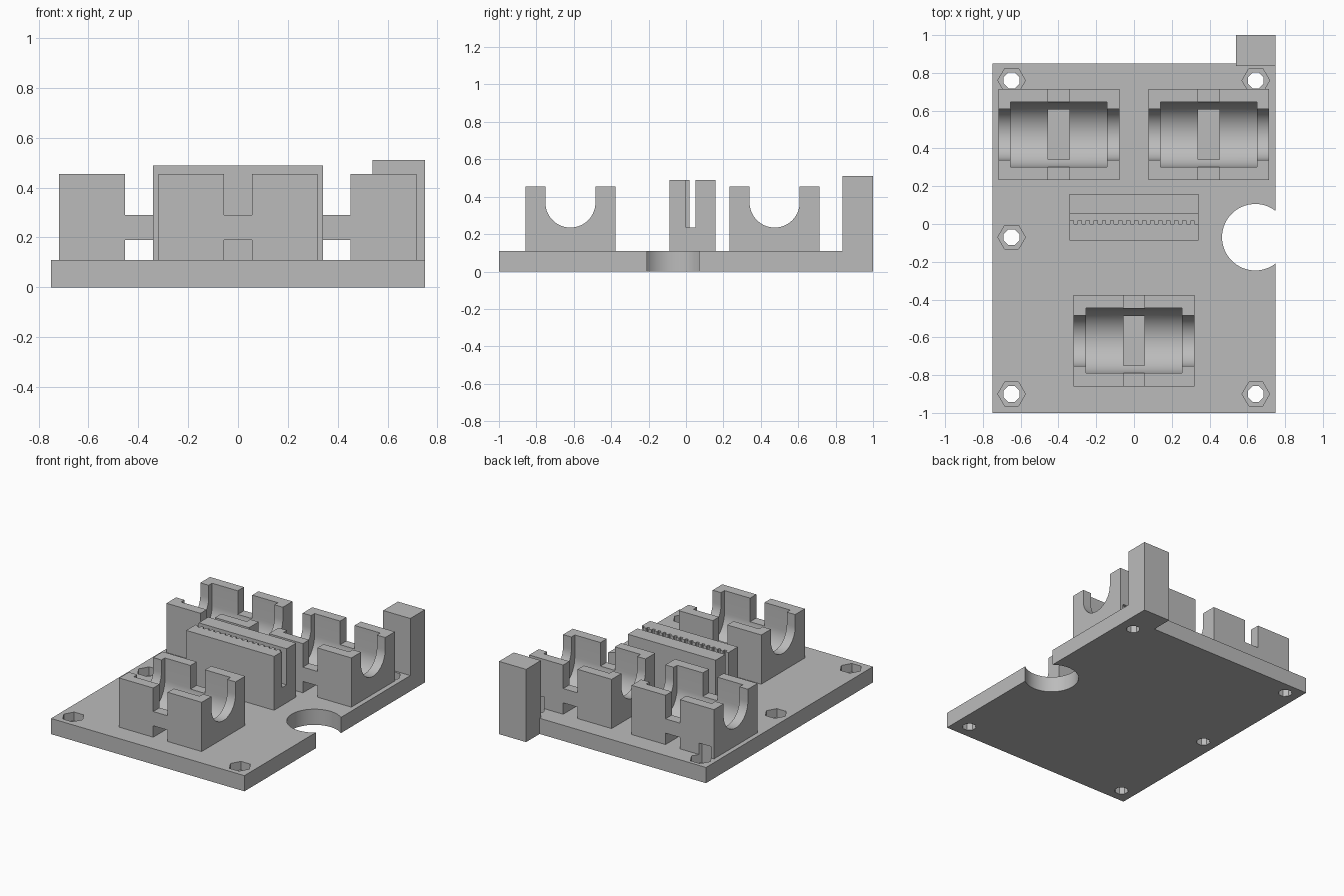
import bpy, bmesh, math
from mathutils import Vector

if "Cube" in bpy.data.objects:
    bpy.data.objects.remove(bpy.data.objects["Cube"], do_unlink=True)

grey = bpy.data.materials.new("plain grey")
grey.use_nodes = True
COLOUR = (0.5, 0.5, 0.5, 1)
grey.diffuse_color = COLOUR
grey.node_tree.nodes["Principled BSDF"].inputs["Base Color"].default_value = COLOUR


def prism(name, points, lo, hi, axis="z"):
    """Extrude a 2D outline along z (outline in x, y) or x (outline in y, z)."""
    place = (lambda a, b: Vector((a, b, lo))) if axis == "z" else (lambda a, b: Vector((lo, a, b)))
    step = Vector((0, 0, hi - lo)) if axis == "z" else Vector((hi - lo, 0, 0))
    bm = bmesh.new()
    face = bm.faces.new([bm.verts.new(place(a, b)) for a, b in points])
    ext = bmesh.ops.extrude_face_region(bm, geom=[face])
    bmesh.ops.translate(bm, vec=step, verts=[g for g in ext["geom"] if isinstance(g, bmesh.types.BMVert)])
    bmesh.ops.recalc_face_normals(bm, faces=bm.faces)
    mesh = bpy.data.meshes.new(name)
    bm.to_mesh(mesh)
    bm.free()
    mesh.materials.append(grey)
    obj = bpy.data.objects.new(name, mesh)
    bpy.context.collection.objects.link(obj)
    return obj


def box(name, x, y, z):
    return prism(name, [(x[0], y[0]), (x[1], y[0]), (x[1], y[1]), (x[0], y[1])], *z)


def ring(cx, cy, r, n, start=0.0):
    return [(cx + r * math.cos(start + math.tau * i / n),
             cy + r * math.sin(start + math.tau * i / n)) for i in range(n)]


def trough(cy, cz, r, top=0.6, n=28):
    """Half-round channel with straight walls up to the top."""
    arc = [(cy + r * math.cos(math.pi * (1 + i / n)), cz + r * math.sin(math.pi * (1 + i / n)))
           for i in range(n + 1)]
    return arc + [(cy + r, top), (cy - r, top)]


def cut(obj, cutters):
    """Subtract each cutter, then bake the result and drop the cutters."""
    for c in cutters:
        c.hide_render = True
        mod = obj.modifiers.new("cut", "BOOLEAN")
        mod.operation, mod.solver, mod.object = "DIFFERENCE", "EXACT", c
    bpy.context.view_layer.update()
    baked = bpy.data.meshes.new_from_object(obj.evaluated_get(bpy.context.evaluated_depsgraph_get()))
    obj.modifiers.clear()
    obj.data = baked
    for c in cutters:
        bpy.data.objects.remove(c, do_unlink=True)


def smooth(obj):
    bpy.ops.object.select_all(action="DESELECT")
    obj.select_set(True)
    bpy.context.view_layer.objects.active = obj
    bpy.ops.object.shade_smooth_by_angle(angle=math.radians(30))


TOP = 0.11
SCREWS = [(-0.648, 0.76), (0.645, 0.76), (-0.648, -0.07), (-0.648, -0.9), (0.645, -0.9)]


def nut_traps():
    return [prism("nut_cutter", ring(x, y, 0.073, 6), 0.05, 0.19) for x, y in SCREWS]


# Base plate with screw holes, nut traps and the round side notch
plate = box("base_plate", (-0.75, 0.75), (-1, 0.85), (0, TOP))
holes = [prism("hole_cutter", ring(x, y, 0.045, 8, math.pi / 8), -0.1, 0.2) for x, y in SCREWS]
notch = prism("notch_cutter", ring(0.642, -0.07, 0.176, 64), -0.1, 0.3)
cut(plate, nut_traps() + holes + [notch])
smooth(plate)

# Corner post
box("corner_post", (0.54, 0.75), (0.837, 1), (0, 0.51))


# Bearing holders with stepped cradle and strap slots
def holder(name, cx, cy):
    obj = box(name, (cx - 0.32, cx + 0.32), (cy - 0.241, cy + 0.241), (TOP, 0.455))
    strap_x, strap_y = (cx - 0.056, cx + 0.056), (cy - 0.4, cy + 0.4)
    cut(obj, [
        prism("bearing_cutter", trough(cy, 0.3, 0.172), cx - 0.255, cx + 0.255, "x"),
        prism("rod_cutter", trough(cy, 0.369, 0.134), cx - 0.4, cx + 0.4, "x"),
        box("strap_cutter", strap_x, strap_y, (0.05, 0.19)),
        box("strap_cutter", strap_x, strap_y, (0.29, 0.6)),
    ] + (nut_traps() if cy > 0 else []))
    smooth(obj)


holder("back_right_holder", -0.398, 0.474)
holder("back_left_holder", 0.396, 0.474)
holder("front_holder", 0, -0.618)

# Belt clamp: slotted block with a toothed inner wall
clamp = box("belt_clamp", (-0.341, 0.341), (-0.087, 0.158), (TOP, 0.488))
cut(clamp, [box("slot_cutter", (-0.5, 0.5), (0, 0.052), (0.235, 0.6))])
PITCH = 0.0426
for i in range(16):
    x = -0.341 + i * PITCH
    box("belt_tooth", (x, x + PITCH * 0.55), (-0.002, 0.018), (0.235, 0.488))
